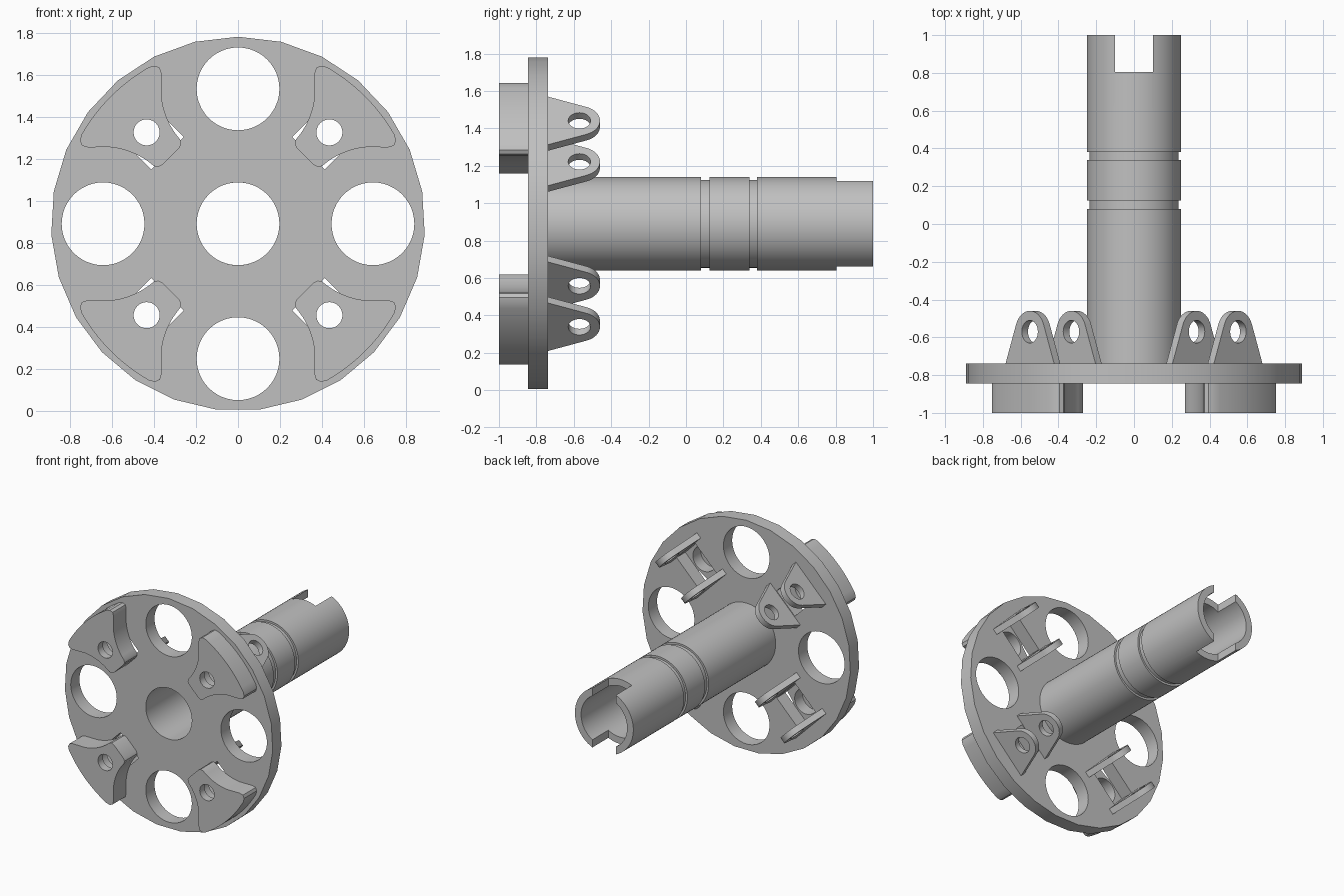
import bpy, bmesh
from math import sin, cos, pi, radians, sqrt
from mathutils import Vector

old = bpy.data.objects.get("Cube")
if old:
    bpy.data.objects.remove(old, do_unlink=True)

AXIS_Z = 0.89          # height of the shaft axis
MOUNT = 0.615          # distance of each mount from the axis
DIAGONALS = [radians(45 + 90 * k) for k in range(4)]

grey = bpy.data.materials.new("machined_grey")
grey.use_nodes = True
grey.diffuse_color = (0.53, 0.53, 0.53, 1)
grey.node_tree.nodes["Principled BSDF"].inputs["Base Color"].default_value = (0.53, 0.53, 0.53, 1)


def arc(cx, cy, r, a0, a1, n):
    """Points on an arc, angles in degrees."""
    return [(cx + r * cos(radians(a0 + (a1 - a0) * i / n)),
             cy + r * sin(radians(a0 + (a1 - a0) * i / n))) for i in range(n + 1)]


def circle(cx, cy, r, n=48):
    return arc(cx, cy, r, 90, 450, n)[:-1]


def along_axis(u, v, w):
    """Outline in x and z, depth along y."""
    return Vector((u, w, v + AXIS_Z))


def tangent_frame(a):
    """Outline in tangent and y, depth along the radius at angle a."""
    return lambda u, v, w: Vector((w * cos(a) - u * sin(a), v,
                                   w * sin(a) + u * cos(a) + AXIS_Z))


def prism(name, outline, lo, hi, place=along_axis):
    bm = bmesh.new()
    low = [bm.verts.new(place(u, v, lo)) for u, v in outline]
    high = [bm.verts.new(place(u, v, hi)) for u, v in outline]
    bm.faces.new(low)
    bm.faces.new(high)
    n = len(outline)
    for i in range(n):
        j = (i + 1) % n
        bm.faces.new((low[i], low[j], high[j], high[i]))
    return finish(name, bm)


def lathe(name, profile, n=64):
    """Closed ring of (radius, y) points turned about the shaft axis."""
    bm = bmesh.new()
    rings = [[bm.verts.new(along_axis(r * cos(2 * pi * k / n), r * sin(2 * pi * k / n), y))
              for r, y in profile] for k in range(n)]
    m = len(profile)
    for k in range(n):
        a, b = rings[k], rings[(k + 1) % n]
        for i in range(m):
            j = (i + 1) % m
            bm.faces.new((a[i], a[j], b[j], b[i]))
    return finish(name, bm)


def finish(name, bm):
    bmesh.ops.recalc_face_normals(bm, faces=bm.faces)
    mesh = bpy.data.meshes.new(name)
    bm.to_mesh(mesh)
    bm.free()
    mesh.materials.append(grey)
    ob = bpy.data.objects.new(name, mesh)
    bpy.context.collection.objects.link(ob)
    return ob


def select(ob):
    bpy.ops.object.select_all(action='DESELECT')
    ob.select_set(True)
    bpy.context.view_layer.objects.active = ob


def cut(ob, *cutters):
    for cutter in cutters:
        cutter.hide_render = True
        mod = ob.modifiers.new("cut", 'BOOLEAN')
        mod.operation = 'DIFFERENCE'
        mod.solver = 'EXACT'
        mod.object = cutter
        select(ob)
        bpy.ops.object.modifier_apply(modifier=mod.name)
        bpy.data.objects.remove(cutter, do_unlink=True)


def polar(r, a):
    return r * cos(a), r * sin(a)


def pocket_outline(a):
    """Rectangle between the two lugs at angle a."""
    out = []
    for dr, t in ((-0.13, -0.11), (0.13, -0.11), (0.13, 0.11), (-0.13, 0.11)):
        r = MOUNT - 0.01 + dr
        out.append((r * cos(a) - t * sin(a), r * sin(a) + t * cos(a)))
    return out


parts = []

# Flange disc with bore, four lightening holes and mount pockets
flange = prism("flange_disc", circle(0, 0, 0.89, 27), -0.845, -0.738)
cut(flange, prism("bore_cutter", circle(0, 0, 0.197), -1.1, -0.6))
for k in range(4):
    x, z = polar(0.642, k * pi / 2)
    cut(flange, prism("hole_cutter", circle(x, z, 0.197), -1.1, -0.6))
for a in DIAGONALS:
    cut(flange, prism("pocket_cutter", pocket_outline(a), -1.1, -0.6))
parts.append(flange)

# Front pads: half outline mirrored across the diagonal, then turned
half = arc(0, 0, 0.857, 45, 32, 6)
half += [(0.745, 0.425), (0.752, 0.395), (0.742, 0.372), (0.715, 0.364)]
half += arc(0.642, 0, 0.366, 95, 126, 8)
half += [(0.4, 0.275), (0.38, 0.27), (0.36, 0.28)]
pad_outline = half + [(z, x) for x, z in reversed(half[1:])]
for k, a in enumerate(DIAGONALS):
    c, s = cos(k * pi / 2), sin(k * pi / 2)
    pad = prism(f"front_pad_{k + 1}", [(x * c - z * s, x * s + z * c) for x, z in pad_outline],
                -1.0, -0.845)
    x, z = polar(MOUNT, a)
    cut(pad, prism("bolt_cutter", circle(x, z, 0.062, 32), -1.1, -0.6),
        prism("counterbore_cutter", circle(x, z, 0.098, 32), -0.94, -0.6))
    parts.append(pad)

# Pairs of rear lugs with pin holes
lug_outline = [(-0.183, -0.742), (0.183, -0.742)] + arc(0, -0.57, 0.11, 21, 159, 16)
for k, a in enumerate(DIAGONALS):
    frame = tangent_frame(a)
    for side, r in (("inner", 0.447), ("outer", 0.757)):
        lug = prism(f"{side}_lug_{k + 1}", lug_outline, r - 0.023, r + 0.023, frame)
        cut(lug, prism("pin_cutter", circle(0, -0.57, 0.06, 32), r - 0.1, r + 0.1, frame))
        parts.append(lug)

# Hollow shaft with two ring grooves and a slotted end
R, G, B = 0.25, 0.235, 0.197
profile = [(B, -0.742), (R, -0.742)]
for y0, y1 in ((0.08, 0.125), (0.34, 0.38)):
    profile += [(R, y0), (G, y0), (G, y1), (R, y1)]
profile += [(R, 1.0), (B, 1.0)]
shaft = lathe("hollow_shaft", profile)
cut(shaft, prism("slot_cutter", [(-0.1, -0.4), (0.1, -0.4), (0.1, 0.4), (-0.1, 0.4)], 0.805, 1.1))
parts.append(shaft)

for ob in parts:
    select(ob)
    bpy.ops.object.shade_smooth_by_angle(angle=radians(30))
